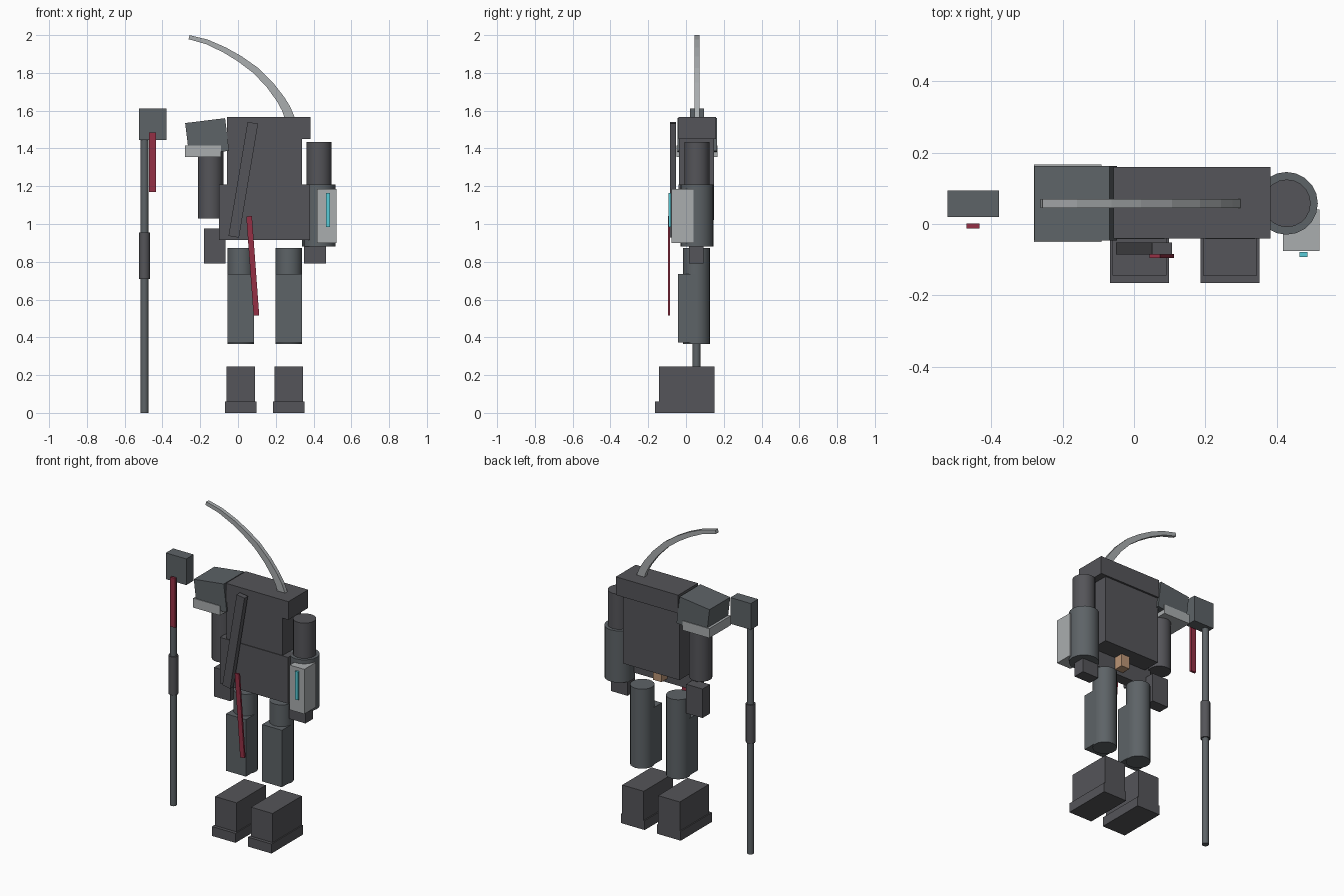
import bpy, bmesh, math
from mathutils import Vector

if "Cube" in bpy.data.objects:
    bpy.data.objects.remove(bpy.data.objects["Cube"])


def material(name, rgb):
    m = bpy.data.materials.new(name)
    m.diffuse_color = (*rgb, 1)
    m.use_nodes = True
    m.node_tree.nodes["Principled BSDF"].inputs["Base Color"].default_value = m.diffuse_color
    return m


DARK = material("dark_cloth", (0.09, 0.09, 0.1))
STEEL = material("dark_steel", (0.11, 0.125, 0.135))
PALE = material("pale_metal", (0.4, 0.42, 0.43))
RED = material("red_cloth", (0.3, 0.03, 0.06))
TEAL = material("teal_glow", (0.1, 0.6, 0.68))
TAN = material("tan_skin", (0.5, 0.3, 0.18))


def finish(name, bm, mat):
    mesh = bpy.data.meshes.new(name)
    bmesh.ops.recalc_face_normals(bm, faces=bm.faces)
    bm.to_mesh(mesh)
    bm.free()
    mesh.materials.append(mat)
    ob = bpy.data.objects.new(name, mesh)
    bpy.context.collection.objects.link(ob)
    return ob


def box(name, x, y, z, mat, tilt=0):
    """Box from (min, max) ranges, tilted about its own centre in the front plane."""
    bm = bmesh.new()
    bmesh.ops.create_cube(bm, size=1)
    bmesh.ops.scale(bm, verts=bm.verts, vec=[r[1] - r[0] for r in (x, y, z)])
    ob = finish(name, bm, mat)
    ob.location = [(r[0] + r[1]) / 2 for r in (x, y, z)]
    ob.rotation_euler.y = math.radians(tilt)
    return ob


def cylinder(name, x, y, r, z, mat, sides=20):
    bm = bmesh.new()
    bmesh.ops.create_cone(bm, cap_ends=True, segments=sides, radius1=r, radius2=r, depth=z[1] - z[0])
    for f in bm.faces:
        f.smooth = len(f.verts) == 4
    for e in bm.edges:
        e.smooth = all(len(f.verts) == 4 for f in e.link_faces)
    ob = finish(name, bm, mat)
    ob.location = (x, y, (z[0] + z[1]) / 2)
    return ob


MID, Y = 0.142, 0.056  # centre line of the figure

# Torso, shoulders and waist
box("torso", (-0.057, 0.34), (-0.036, 0.148), (1.02, 1.56), DARK)
box("shoulder_yoke", (-0.057, 0.383), (-0.04, 0.16), (1.45, 1.566), DARK)
box("waist_plate", (-0.1, 0.381), (-0.04, 0.03), (0.915, 1.21), DARK)
box("belly", (0.11, 0.17), (0.02, 0.09), (0.94, 1.04), TAN)

# Legs and boots, mirrored about the centre line
for side, s in (("left", -1), ("right", 1)):
    cx = MID + s * 0.127
    cylinder(side + "_leg", cx, Y, 0.071, (0.366, 0.873), STEEL)
    box(side + "_shin_guard", (cx - 0.07, cx + 0.07), (-0.042, 0.05), (0.372, 0.735), STEEL)
    box(side + "_boot", (cx - 0.076, cx + 0.076), (-0.144, 0.15), (0.05, 0.245), DARK)
    box(side + "_sole", (cx - 0.083, cx + 0.083), (-0.165, 0.15), (0, 0.06), DARK)

    # Arms and hands
    ax = MID + s * 0.287
    cylinder(side + "_upper_arm", ax, 0.058, 0.067, (1.03, 1.435), DARK)
    hx = MID + s * 0.265
    box(side + "_hand", (hx - 0.058, hx + 0.058), (0.016, 0.092), (0.79, 0.975), DARK)

# Bulky forearm with its pale plate and light
cylinder("forearm_cuff", 0.428, 0.058, 0.088, (0.88, 1.21), STEEL)
box("forearm_plate", (0.418, 0.521), (-0.076, 0.04), (0.9, 1.185), PALE)
box("forearm_light", (0.465, 0.487), (-0.092, -0.079), (0.985, 1.165), TEAL)

# Tilted shoulder guard and trim
box("shoulder_guard", (-0.27, -0.057), (-0.046, 0.163), (1.374, 1.548), STEEL, -7)
box("shoulder_trim", (-0.281, -0.091), (-0.05, 0.167), (1.355, 1.415), PALE)

# Diagonal strap and sash
box("chest_strap", (0, 0.056), (-0.086, -0.052), (0.928, 1.54), DARK, 9.5)
box("sash", (0.063, 0.093), (-0.096, -0.084), (0.515, 1.042), RED, -4.2)

# Staff
cylinder("staff_shaft", -0.495, Y, 0.021, (0, 1.46), STEEL, 12)
cylinder("staff_grip", -0.495, Y, 0.029, (0.71, 0.955), DARK, 12)
box("staff_head", (-0.523, -0.379), (0.02, 0.094), (1.445, 1.612), STEEL)
box("staff_ribbon", (-0.47, -0.434), (-0.013, 0.002), (1.17, 1.485), RED)

# Curved tapering plume: square section swept along a path
path = [(0.278, 1.55), (0.255, 1.61), (0.226, 1.66), (0.17, 1.735), (0.095, 1.812),
        (0.01, 1.874), (-0.07, 1.921), (-0.164, 1.964), (-0.259, 1.989)]
bm = bmesh.new()
rings = []
for i, (px, pz) in enumerate(path):
    a, b = path[max(i - 1, 0)], path[min(i + 1, len(path) - 1)]
    d = Vector((b[0] - a[0], b[1] - a[1])).normalized()
    w = 0.026 - 0.015 * i / (len(path) - 1)
    rings.append([bm.verts.new((px + s * d.y * w, Y + 0.002 + t * 0.0125, pz - s * d.x * w))
                  for s, t in ((1, 1), (1, -1), (-1, -1), (-1, 1))])
for r0, r1 in zip(rings, rings[1:]):
    for k in range(4):
        bm.faces.new((r0[k], r0[k - 1], r1[k - 1], r1[k]))
bm.faces.new(rings[0])
bm.faces.new(rings[-1])
finish("plume", bm, PALE)
